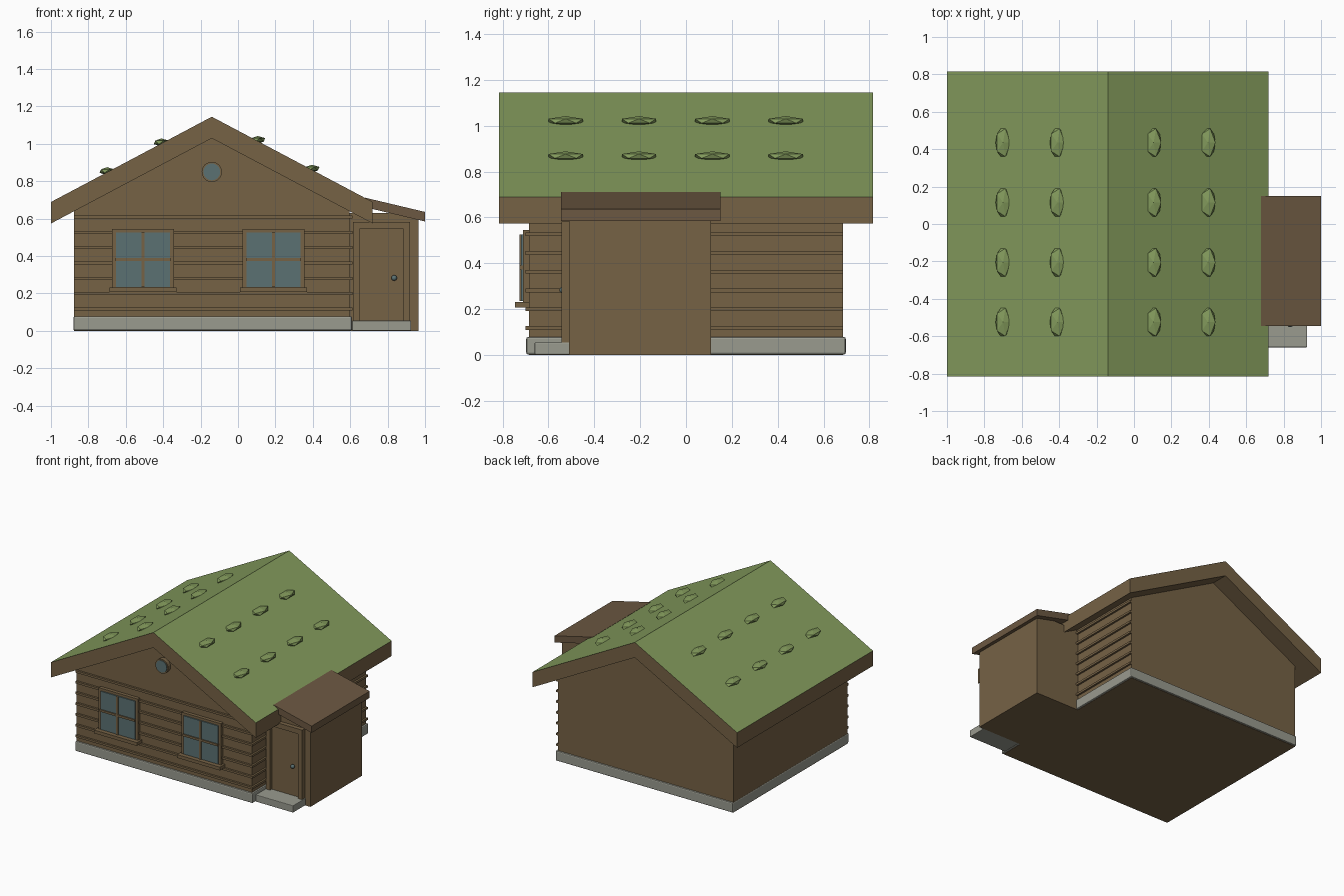
import bpy, bmesh, math
from mathutils import Vector

cube = bpy.data.objects.get("Cube")
if cube:
    bpy.data.objects.remove(cube, do_unlink=True)


def material(name, rgb):
    m = bpy.data.materials.new(name)
    m.use_nodes = True
    m.diffuse_color = (*rgb, 1)
    m.node_tree.nodes["Principled BSDF"].inputs["Base Color"].default_value = (*rgb, 1)
    return m


WOOD = material("brown wood", (0.18, 0.122, 0.06))
DARK_WOOD = material("porch roof brown", (0.15, 0.098, 0.054))
GREEN = material("roof green", (0.223, 0.32, 0.105))
STONE = material("grey stone", (0.32, 0.325, 0.275))
GLASS = material("blue glass", (0.105, 0.165, 0.17))


def finish(name, bm, *mats):
    bmesh.ops.recalc_face_normals(bm, faces=bm.faces)
    me = bpy.data.meshes.new(name)
    bm.to_mesh(me)
    bm.free()
    for m in mats:
        me.materials.append(m)
    ob = bpy.data.objects.new(name, me)
    bpy.context.collection.objects.link(ob)
    return ob


def box(name, x, y, z, mat, bevel=0):
    """Box from (min, max) ranges."""
    bm = bmesh.new()
    bmesh.ops.create_cube(bm, size=1)
    for v in bm.verts:
        v.co = [r[0] if c < 0 else r[1] for c, r in zip(v.co, (x, y, z))]
    ob = finish(name, bm, mat)
    if bevel:
        mod = ob.modifiers.new("soft edge", "BEVEL")
        mod.width = bevel
        mod.segments = 2
    return ob


def prism(name, outline, y, *mats):
    """Extrude an (x, z) outline along y."""
    bm = bmesh.new()
    face = bm.faces.new([bm.verts.new((px, y[0], pz)) for px, pz in outline])
    new = bmesh.ops.extrude_face_region(bm, geom=[face])["geom"]
    verts = [g for g in new if isinstance(g, bmesh.types.BMVert)]
    bmesh.ops.translate(bm, verts=verts, vec=Vector((0, y[1] - y[0], 0)))
    return finish(name, bm, *mats)


def disc(name, x, z, radius, y, mat):
    bm = bmesh.new()
    bmesh.ops.create_cone(bm, cap_ends=True, segments=24, radius1=radius,
                          radius2=radius, depth=y[1] - y[0])
    for v in bm.verts:
        v.co = (x + v.co.x, sum(y) / 2 + v.co.z, z + v.co.y)
    return finish(name, bm, mat)


# House body, with walls running up into the gables
MID, HALF, FRONT = -0.14, 0.737, -0.685
RIDGE, SLOPE, DROP = 1.145, 0.53, 0.115
top = RIDGE - DROP + 0.01
shoulder = top - SLOPE * HALF
prism("house_walls", [(MID - HALF, 0), (MID + HALF, 0), (MID + HALF, shoulder),
                      (MID, top), (MID - HALF, shoulder)], (FRONT, 0.685), WOOD)
box("foundation", (-0.88, 0.61), (-0.697, 0.697), (0.002, 0.078), STONE, 0.008)

# Horizontal siding battens on the front and the porch side
for i in range(7):
    z = 0.118 + i * 0.0817
    span = (z - 0.008, z + 0.008)
    box(f"front_batten_{i}", (MID - HALF, MID + HALF + 0.014),
        (FRONT - 0.015, FRONT + 0.02), span, WOOD)
    box(f"side_batten_{i}", (MID + HALF - 0.02, MID + HALF + 0.014),
        (FRONT, 0.685), span, WOOD)

# Main roof: green upper faces, brown fascia and soffit
EAVE = 0.86
eave_z = RIDGE - SLOPE * EAVE
roof = prism("main_roof", [(MID - EAVE, eave_z), (MID, RIDGE), (MID + EAVE, eave_z),
                           (MID + EAVE, eave_z - DROP), (MID, RIDGE - DROP),
                           (MID - EAVE, eave_z - DROP)], (-0.815, 0.815), WOOD, GREEN)
for p in roof.data.polygons:
    p.material_index = int(p.normal.z > 0.5)

# Faceted moss clumps half sunk in the roof
for x in (-0.70, -0.41, 0.105, 0.395):
    for row in range(4):
        bm = bmesh.new()
        bmesh.ops.create_icosphere(bm, subdivisions=1, radius=1)
        place = Vector((x, -0.525 + row * 0.32, RIDGE - SLOPE * abs(x - MID) + 0.006))
        for v in bm.verts:
            v.co = Vector((v.co.x * 0.045, v.co.y * 0.088, v.co.z * 0.021)) + place
        finish(f"moss_clump_{x}_{row}", bm, GREEN)

# Front windows
for side, cx in (("right", -0.508), ("left", 0.19)):
    box(f"{side}_window_frame", (cx - 0.165, cx + 0.165), (-0.711, FRONT + 0.01),
        (0.22, 0.545), WOOD)
    box(f"{side}_window_sill", (cx - 0.18, cx + 0.18), (-0.745, FRONT + 0.01),
        (0.207, 0.232), WOOD)
    box(f"{side}_window_glass", (cx - 0.145, cx + 0.145), (-0.719, -0.71),
        (0.236, 0.526), GLASS)
    box(f"{side}_window_upright", (cx - 0.008, cx + 0.008), (-0.726, -0.712),
        (0.236, 0.526), WOOD)
    box(f"{side}_window_crossbar", (cx - 0.147, cx + 0.147), (-0.727, -0.712),
        (0.374, 0.39), WOOD)

# Round gable window
disc("gable_window_ring", MID, 0.85, 0.054, (FRONT - 0.03, FRONT + 0.01), WOOD)
disc("gable_window_glass", MID, 0.85, 0.045, (FRONT - 0.034, FRONT), GLASS)

# Side porch with its sloping roof
box("porch_walls", (0.59, 0.965), (-0.51, 0.108), (0, 0.63), WOOD)
prism("porch_roof", [(0.68, 0.712), (1.0, 0.636), (1.0, 0.585), (0.68, 0.661)],
      (-0.545, 0.15), DARK_WOOD)
box("porch_step", (0.61, 0.925), (-0.66, -0.5), (0.002, 0.055), STONE, 0.004)

# Door, its frame and knob
for side, x in (("right", (0.615, 0.65)), ("left", (0.885, 0.92))):
    box(f"{side}_door_jamb", x, (-0.543, -0.5), (0.055, 0.583), WOOD)
box("door_lintel", (0.65, 0.885), (-0.543, -0.5), (0.545, 0.583), WOOD)
box("door_panel", (0.65, 0.885), (-0.522, -0.5), (0.055, 0.545), WOOD)
bm = bmesh.new()
bmesh.ops.create_uvsphere(bm, u_segments=16, v_segments=8, radius=0.015)
bmesh.ops.translate(bm, verts=bm.verts, vec=Vector((0.835, -0.537, 0.283)))
knob = finish("door_knob", bm, GLASS)
for p in knob.data.polygons:
    p.use_smooth = True
